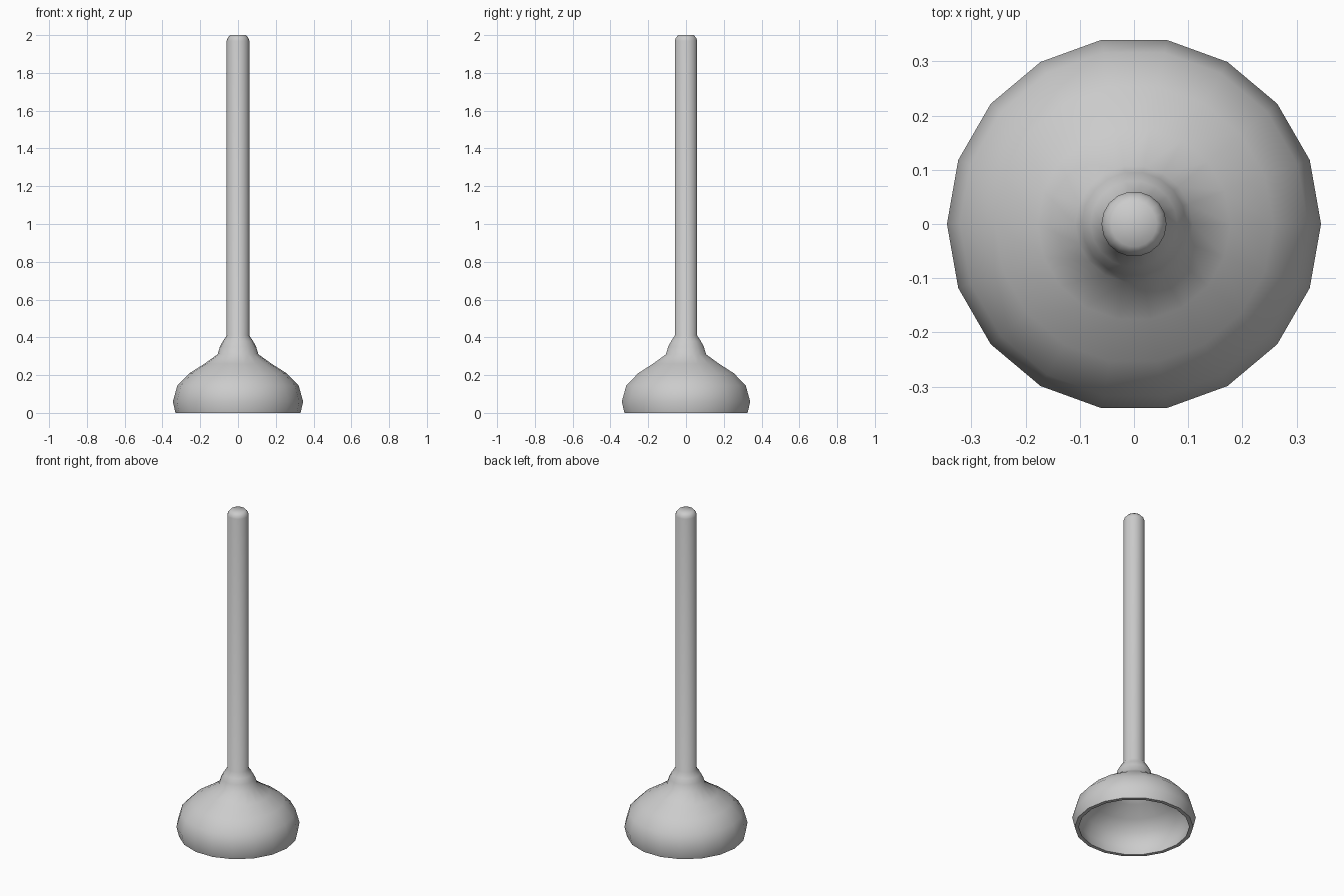
import bpy, bmesh, math

if "Cube" in bpy.data.objects:
    bpy.data.objects.remove(bpy.data.objects["Cube"])


def lathe(name, profile, sides, angle):
    """Revolve (radius, z) points around z; radius 0 closes with a pole."""
    bm = bmesh.new()
    rings = []
    for r, z in profile:
        if r == 0:
            rings.append([bm.verts.new((0, 0, z))] * sides)
        else:
            rings.append([bm.verts.new((r * math.cos(2 * math.pi * i / sides),
                                        r * math.sin(2 * math.pi * i / sides), z))
                          for i in range(sides)])
    for a, b in zip(rings, rings[1:]):
        for i in range(sides):
            j = (i + 1) % sides
            bm.faces.new(list(dict.fromkeys((a[i], a[j], b[j], b[i]))))
    bmesh.ops.recalc_face_normals(bm, faces=bm.faces[:])
    mesh = bpy.data.meshes.new(name)
    bm.to_mesh(mesh)
    bm.free()
    ob = bpy.data.objects.new(name, mesh)
    bpy.context.collection.objects.link(ob)
    bpy.ops.object.select_all(action='DESELECT')
    ob.select_set(True)
    bpy.context.view_layer.objects.active = ob
    bpy.ops.object.shade_smooth_by_angle(angle=math.radians(angle))
    return ob


# One continuous hollow shell: inner skin, rim, outer bell, neck and handle
lathe("plunger", [
    (0, 1.98), (0.037, 1.97), (0.037, 0.40), (0.06, 0.365), (0.075, 0.33),
    (0.087, 0.295), (0.165, 0.24), (0.243, 0.19), (0.3, 0.135),
    (0.322, 0.06), (0.309, 0),
    (0.331, 0), (0.345, 0.06), (0.321, 0.145), (0.257, 0.21), (0.178, 0.26),
    (0.108, 0.31), (0.096, 0.35), (0.08, 0.38), (0.06, 0.41),
    (0.06, 1.97), (0.055, 1.985), (0.042, 2.0), (0, 2.0)], 18, 50)
